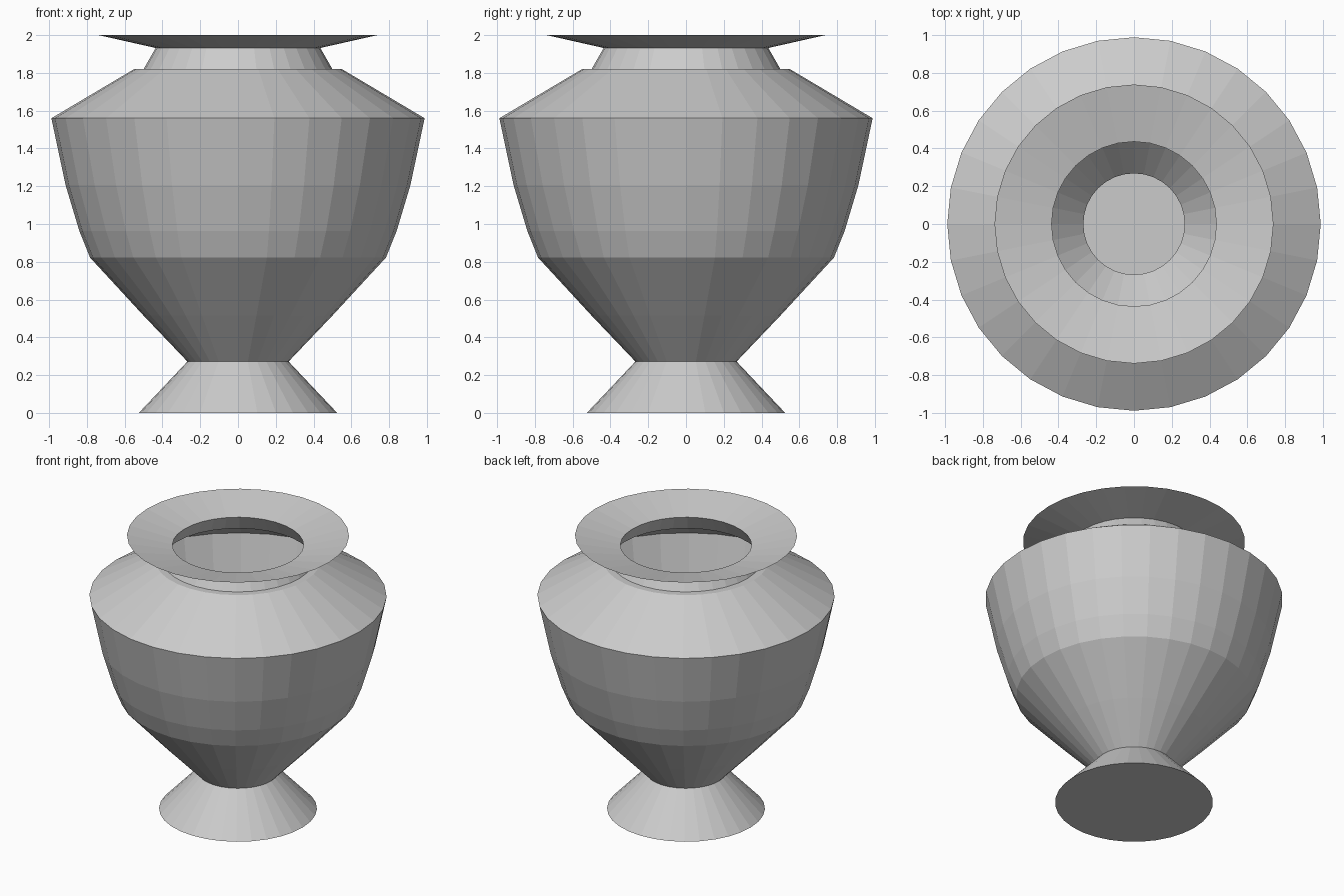
import bpy
import bmesh
from math import cos, sin, tau

SIDES = 32

default = bpy.data.objects.get("Cube")
if default:
    bpy.data.objects.remove(default, do_unlink=True)

# Single stone-grey material
COLOUR = (0.6, 0.6, 0.6, 1.0)
clay = bpy.data.materials.new("grey_clay")
clay.use_nodes = True
clay.diffuse_color = COLOUR
clay.node_tree.nodes["Principled BSDF"].inputs["Base Color"].default_value = COLOUR


def lathe(name, profile, cap_bottom=False):
    """Turn a (radius, height) profile, listed bottom to top, into a thin faceted shell."""
    bm = bmesh.new()
    rings = [[bm.verts.new((r * cos(tau * i / SIDES), r * sin(tau * i / SIDES), z))
              for i in range(SIDES)] for r, z in profile]
    for low, high in zip(rings, rings[1:]):
        for i in range(SIDES):
            j = (i + 1) % SIDES
            bm.faces.new((low[i], low[j], high[j], high[i]))
    if cap_bottom:
        bm.faces.new(rings[0][::-1])
    mesh = bpy.data.meshes.new(name)
    bm.to_mesh(mesh)
    bm.free()
    mesh.materials.append(clay)
    obj = bpy.data.objects.new(name, mesh)
    bpy.context.collection.objects.link(obj)
    return obj


# Flared foot, closed underneath
lathe("foot", [(0.525, 0), (0.268, 0.272)], cap_bottom=True)

# Bowl: steep funnel below, rounded belly above
lathe("bowl", [(0.268, 0.272), (0.5, 0.515), (0.783, 0.822),
               (0.84, 0.963), (0.913, 1.207), (0.988, 1.56)])

# Sloping shoulder with a narrow flat ledge
lathe("shoulder", [(0.988, 1.56), (0.55, 1.82), (0.5, 1.82)])

# Tapered neck and wide open lip
lathe("neck", [(0.5, 1.82), (0.436, 1.932)])
lathe("lip", [(0.436, 1.932), (0.738, 2.0)])
